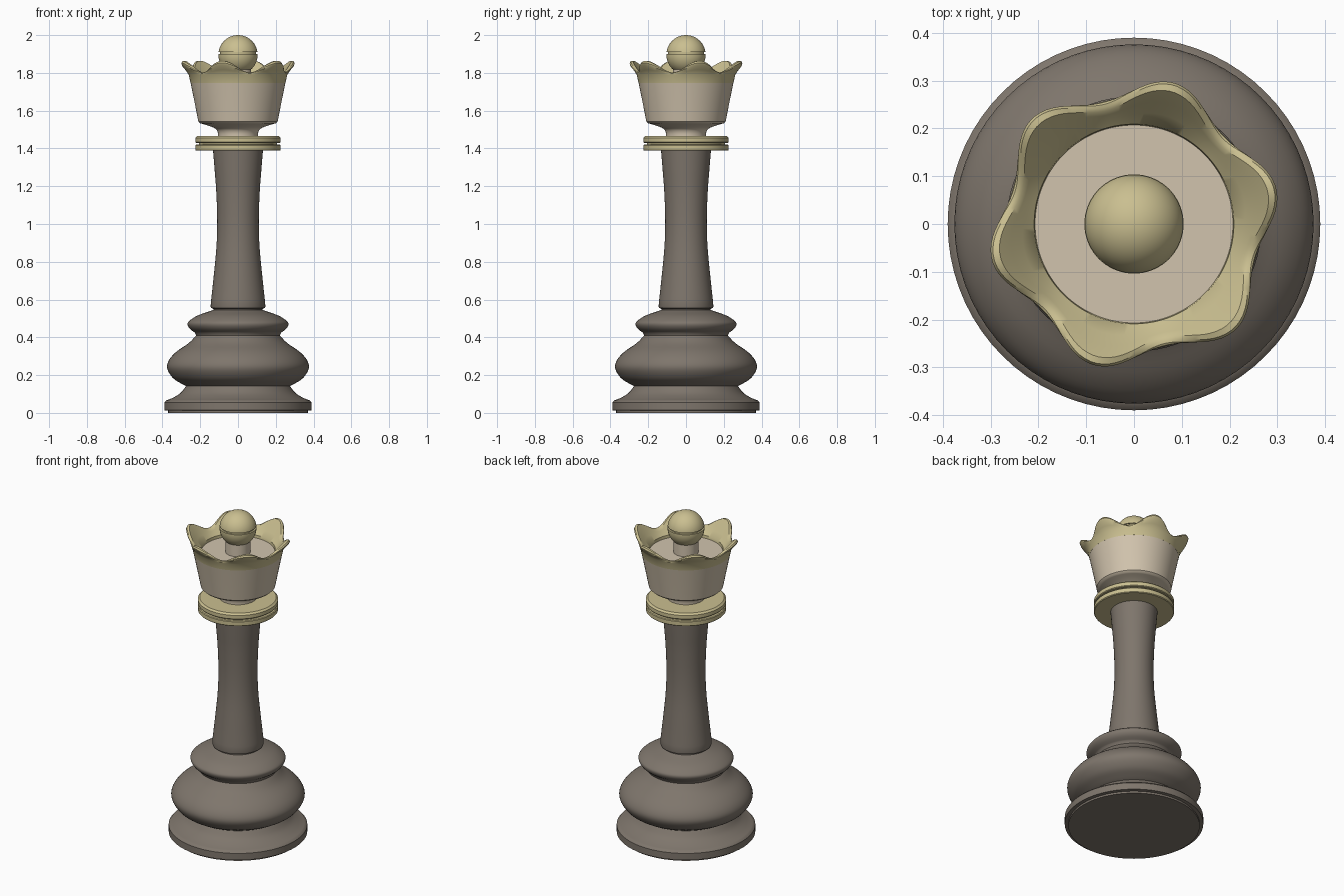
import bpy, bmesh, math

if "Cube" in bpy.data.objects:
    bpy.data.objects.remove(bpy.data.objects["Cube"])

SEG = 72


def material(name, rgb):
    m = bpy.data.materials.new(name)
    m.diffuse_color = (*rgb, 1)
    m.use_nodes = True
    m.node_tree.nodes["Principled BSDF"].inputs["Base Color"].default_value = m.diffuse_color
    return m


DARK = material("dark taupe", (0.21, 0.18, 0.15))
CREAM = material("warm cream", (0.64, 0.55, 0.42))
GOLD = material("pale gold", (0.59, 0.52, 0.28))


def finish(bm, name, mat, angle=35):
    bmesh.ops.remove_doubles(bm, verts=bm.verts, dist=1e-5)
    bmesh.ops.recalc_face_normals(bm, faces=bm.faces)
    me = bpy.data.meshes.new(name)
    bm.to_mesh(me)
    bm.free()
    me.materials.append(mat)
    ob = bpy.data.objects.new(name, me)
    bpy.context.collection.objects.link(ob)
    bpy.ops.object.select_all(action='DESELECT')
    ob.select_set(True)
    bpy.context.view_layer.objects.active = ob
    bpy.ops.object.shade_smooth_by_angle(angle=math.radians(angle))
    return ob


def revolve(name, mat, points, seg=SEG, closed=False):
    """Revolve a profile about z; each point is (r, z) or a function of angle."""
    bm = bmesh.new()
    rings = []
    for p in points:
        ring = []
        for i in range(seg):
            a = 2 * math.pi * i / seg
            r, z = p(a) if callable(p) else p
            ring.append(bm.verts.new((r * math.cos(a), r * math.sin(a), z)))
        rings.append(ring)
    pairs = list(zip(rings, rings[1:]))
    if closed:
        pairs.append((rings[-1], rings[0]))
    for lo, hi in pairs:
        for i in range(seg):
            j = (i + 1) % seg
            bm.faces.new((lo[i], lo[j], hi[j], hi[i]))
    if not closed:
        bm.faces.new(rings[0][::-1])
        bm.faces.new(rings[-1])
    return finish(bm, name, mat)


def smooth(pts, steps=4):
    """Catmull-Rom through profile points."""
    out = []
    for k in range(len(pts) - 1):
        p0, p1 = pts[max(k - 1, 0)], pts[k]
        p2, p3 = pts[k + 1], pts[min(k + 2, len(pts) - 1)]
        for s in range(steps):
            t = s / steps
            out.append(tuple(0.5 * (2 * b + (c - a) * t + (2 * a - 5 * b + 4 * c - d) * t * t
                                    + (3 * b - a - 3 * c + d) * t ** 3)
                             for a, b, c, d in zip(p0, p1, p2, p3)))
    return out + [pts[-1]]


# Foot with its concave upper slope
revolve("foot", DARK, [(0.37, 0), (0.37, 0.012), (0.39, 0.014), (0.39, 0.055)]
        + smooth([(0.38, 0.066), (0.345, 0.08), (0.305, 0.105), (0.275, 0.142)]))

# Swollen bulb and the ring above it
revolve("bulb", DARK, smooth([(0.27, 0.14), (0.30, 0.155), (0.345, 0.185), (0.375, 0.235),
                              (0.365, 0.28), (0.325, 0.325), (0.26, 0.37), (0.222, 0.41)])
        + smooth([(0.228, 0.425), (0.255, 0.445), (0.267, 0.468), (0.258, 0.487),
                  (0.215, 0.515), (0.15, 0.538), (0.13, 0.545)]))

# Waisted shaft
revolve("shaft", DARK, [(0.128, 0.535), (0.13, 0.55), (0.143, 0.556), (0.145, 0.565)]
        + smooth([(0.142, 0.60), (0.128, 0.73), (0.114, 0.88), (0.11, 1.02),
                  (0.115, 1.17), (0.124, 1.29), (0.133, 1.40)]))

# Collar: two discs with a slim core between
revolve("collar", GOLD, [(0.222, 1.388), (0.226, 1.392), (0.226, 1.416), (0.222, 1.42),
                         (0.207, 1.42), (0.207, 1.43), (0.222, 1.43), (0.226, 1.434),
                         (0.226, 1.456), (0.215, 1.466)])

# Neck and cup, closed by the flat floor inside the crown
revolve("cup", CREAM, smooth([(0.105, 1.46), (0.107, 1.485), (0.12, 1.505), (0.155, 1.52),
                              (0.20, 1.533)])
        + [(0.21, 1.542), (0.23, 1.645), (0.251, 1.748)])


# Crown: six lobes that rise and lean outward
def lobe(r_low, z_low, r_high, z_high):
    def point(a):
        w = 0.5 + 0.5 * math.cos(6 * (a - math.radians(14)))
        return r_low + (r_high - r_low) * w, z_low + (z_high - z_low) * w
    return point


revolve("crown", GOLD, [
    (0.207, 1.747), (0.251, 1.747), (0.261, 1.79),
    lobe(0.264, 1.797, 0.279, 1.816), lobe(0.262, 1.801, 0.303, 1.842),
    lobe(0.258, 1.803, 0.307, 1.853), lobe(0.252, 1.802, 0.302, 1.863),
    lobe(0.244, 1.799, 0.288, 1.864), lobe(0.235, 1.79, 0.262, 1.832),
    lobe(0.224, 1.778, 0.236, 1.797), (0.209, 1.765),
], seg=144, closed=True)

# Stem carrying the ball
revolve("finial_stem", CREAM, [(0.07, 1.745), (0.07, 1.83)])

# Ball with a fine groove round its middle
R, ZC = 0.104, 1.896


def arc(a0, a1, n):
    return [(R * math.cos(math.radians(a0 + (a1 - a0) * k / n)),
             ZC + R * math.sin(math.radians(a0 + (a1 - a0) * k / n))) for k in range(n + 1)]


revolve("finial_ball", GOLD, arc(-89.5, 2, 20) + [(0.095, 1.900), (0.095, 1.910)]
        + arc(8, 89.5, 18))
